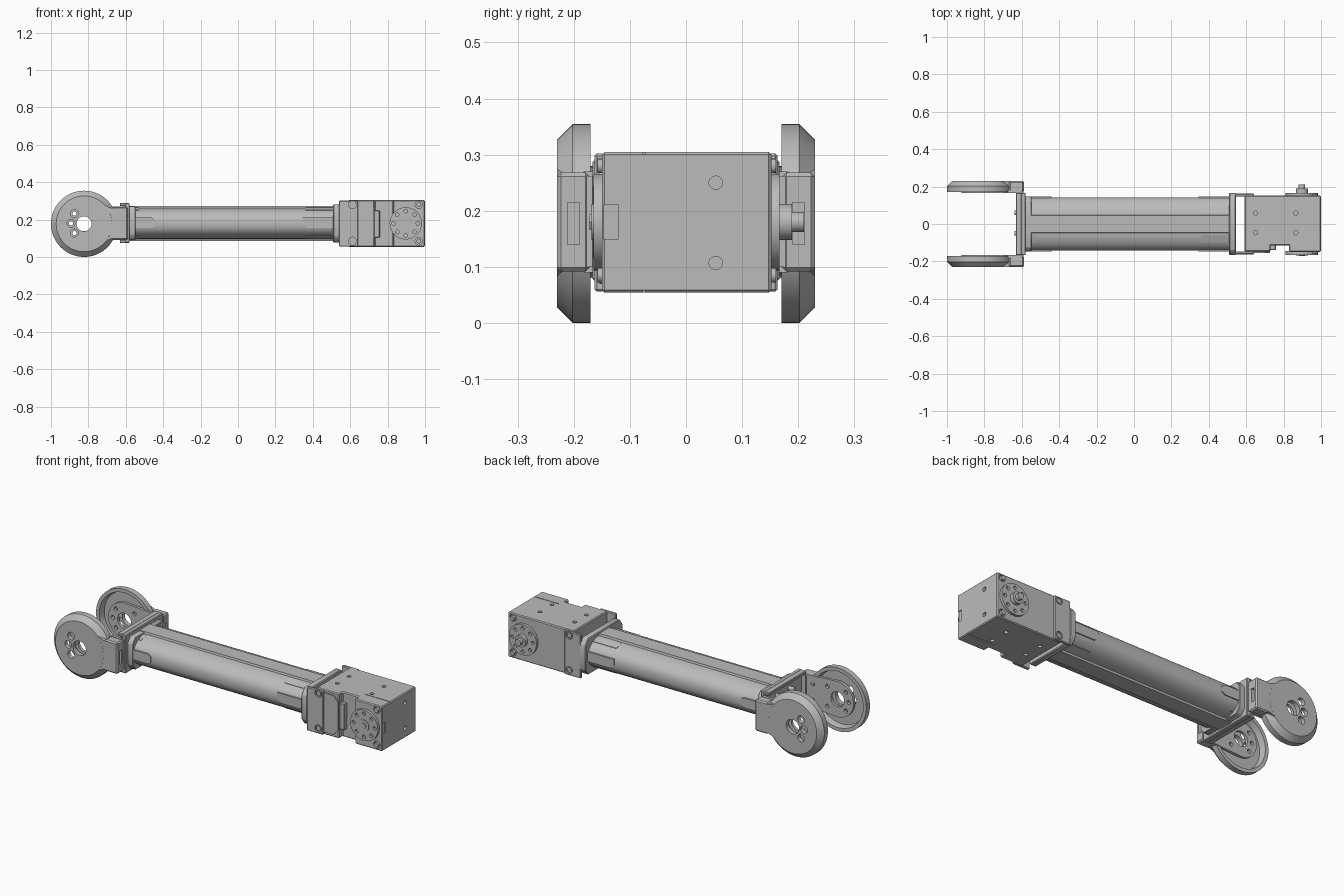
import bpy, bmesh, math
from mathutils import Vector

if "Cube" in bpy.data.objects:
    bpy.data.objects.remove(bpy.data.objects["Cube"])

GREY = bpy.data.materials.new("machined grey")
GREY.diffuse_color = (0.5, 0.5, 0.5, 1)
GREY.use_nodes = True
GREY.node_tree.nodes["Principled BSDF"].inputs["Base Color"].default_value = GREY.diffuse_color
ZC = 0.18

def finish(name, bm):
    bmesh.ops.recalc_face_normals(bm, faces=bm.faces)
    me = bpy.data.meshes.new(name)
    bm.to_mesh(me)
    bm.free()
    ob = bpy.data.objects.new(name, me)
    bpy.context.collection.objects.link(ob)
    me.materials.append(GREY)
    smooth(ob)
    return ob

def smooth(ob):
    bpy.ops.object.select_all(action='DESELECT')
    ob.select_set(True)
    bpy.context.view_layer.objects.active = ob
    bpy.ops.object.shade_smooth_by_angle(angle=math.radians(28))

def prism(name, pts, axis, lo, hi, bevel=0):
    """Extrude a 2D outline along an axis (remaining axes keep x, y, z order)."""
    lo, hi = min(lo, hi), max(lo, hi)
    bm = bmesh.new()
    i = 'xyz'.index(axis)
    def at(p, h):
        c = list(p)
        c.insert(i, h)
        return c
    f = bm.faces.new([bm.verts.new(at(p, lo)) for p in pts])
    r = bmesh.ops.extrude_face_region(bm, geom=[f])
    d = Vector(at((0, 0), hi - lo))
    bmesh.ops.translate(bm, vec=d, verts=[v for v in r['geom'] if isinstance(v, bmesh.types.BMVert)])
    if bevel:
        bmesh.ops.bevel(bm, geom=bm.edges[:], offset=bevel, segments=1, affect='EDGES')
    return finish(name, bm)

def box(name, x0, x1, y0, y1, z0, z1, bevel=0):
    y0, y1 = min(y0, y1), max(y0, y1)
    return prism(name, [(x0, y0), (x1, y0), (x1, y1), (x0, y1)], 'z', z0, z1, bevel)

def circle(a, b, r, n=32):
    return [(a + r * math.cos(2 * math.pi * k / n), b + r * math.sin(2 * math.pi * k / n)) for k in range(n)]

def rod(name, axis, a, b, r, lo, hi, n=32):
    return prism(name, circle(a, b, r, n), axis, lo, hi)

def cut(ob, cutters):
    for c in cutters:
        md = ob.modifiers.new("cut", 'BOOLEAN')
        md.operation = 'DIFFERENCE'
        md.solver = 'EXACT'
        md.object = c
        bpy.context.view_layer.objects.active = ob
        bpy.ops.object.modifier_apply(modifier=md.name)
        bpy.data.objects.remove(c)
    smooth(ob)

def lathe(name, cx, cz, profile, s, n=72):
    """Spin a closed (radius, y) outline round a y axis."""
    bm = bmesh.new()
    rings = [[bm.verts.new((cx + r * math.cos(2 * math.pi * k / n), s * y,
                            cz + r * math.sin(2 * math.pi * k / n))) for k in range(n)]
             for r, y in profile]
    for j in range(len(rings)):
        a, b = rings[j], rings[(j + 1) % len(rings)]
        for k in range(n):
            bm.faces.new((a[k], a[(k + 1) % n], b[(k + 1) % n], b[k]))
    return finish(name, bm)

HX = -0.823
small_holes = [(-0.875, 0.232), (-0.893, 0.18), (-0.875, 0.128)]
for s, side in ((-1, "front"), (1, "back")):
    # hollow round fork cover with a chamfered rim
    cover = lathe(side + "_fork_cover", HX, 0.1775,
                  [(0.04, 0.205), (0.04, 0.23), (0.149, 0.23), (0.177, 0.202),
                   (0.177, 0.17), (0.157, 0.17), (0.15, 0.205)], s)
    cut(cover, [rod("hole", 'y', x, z, 0.021, s * 0.19, s * 0.25, 24) for x, z in small_holes])
    # neck joining the cover to the base plate
    neck = box(side + "_neck", -0.668, -0.588, s * 0.172, s * 0.23, 0.092, 0.268, 0.007)
    cut(neck, [box("pocket", -0.61, -0.57, s * 0.184, s * 0.211, 0.14, 0.215)])
    prism(side + "_neck_face", [(-0.64, 0.099), (-0.64, 0.261), (-0.675, 0.261), (-0.71, 0.275),
                                (-0.71, 0.082), (-0.675, 0.099)], 'y', s * 0.206, s * 0.2298)
    # tapered arm plate inside the cover
    arc = [(HX + 0.10 * math.cos(math.radians(a)), ZC + 0.10 * math.sin(math.radians(a)))
           for a in range(90, 271, 10)]
    arm = prism(side + "_arm", [(-0.60, 0.09), (-0.60, 0.27), (-0.67, 0.27)] + arc + [(-0.67, 0.09)],
                'y', s * 0.167, s * 0.183)
    cut(arm, [rod("hole", 'y', x, z, r, s * 0.15, s * 0.2, 24) for x, z, r in
              [(HX, ZC, 0.042), (-0.76, 0.235, 0.011), (-0.76, 0.125, 0.011),
               (-0.67, 0.225, 0.011), (-0.67, 0.135, 0.011)] + [(x, z, 0.011) for x, z in small_holes]])
    box(side + "_arm_spacer", -0.63, -0.59, s * 0.16, s * 0.19, 0.10, 0.262)

# fork base plate with stiffening flanges and screws
box("fork_base_plate", -0.605, -0.58, -0.167, 0.167, 0.075, 0.29, 0.004)
for z0, z1 in ((0.075, 0.092), (0.273, 0.29)):
    box("fork_base_flange", -0.632, -0.60, -0.165, 0.165, z0, z1, 0.003)
for y in (-0.05, 0.06):
    for z in (0.13, 0.23):
        rod("base_screw", 'x', y, z, 0.012, -0.64, -0.60, 16)

# rounded tube: a soft oval with a raised rail along the top and bottom
def oval(t):
    c, q = math.cos(t), math.sin(t)
    return (0.143 * abs(c) ** 0.85, 0.087 * abs(q) ** 0.85)

quarter = [oval(math.radians(a)) for a in range(0, 70, 5)] + [(0.048, 0.083), (0.045, 0.094)]
half = quarter + [(-y, z) for y, z in reversed(quarter)]
outline = [(y, ZC + z) for y, z in half] + [(y, ZC - z) for y, z in reversed(half[1:-1])]
prism("tube", outline, 'x', -0.585, 0.515)

# tube end collars and clip tongues
octo = [(0.148, 0.06), (0.125, 0.09), (-0.125, 0.09), (-0.148, 0.06),
        (-0.148, -0.06), (-0.125, -0.09), (0.125, -0.09), (0.148, -0.06)]
prism("fork_collar", [(y, ZC + z) for y, z in octo], 'x', -0.585, -0.548, 0.003)
for s in (-1, 1):
    a, b = s * 0.125, s * 0.146
    prism("side_tongue_left", [(-0.57, 0.155), (-0.46, 0.155), (-0.44, 0.165), (-0.44, 0.20),
                               (-0.46, 0.21), (-0.57, 0.21)], 'y', a, b)
    prism("side_tongue_right", [(0.51, 0.155), (0.37, 0.155), (0.345, 0.175), (0.345, 0.21),
                                (0.51, 0.21)], 'y', a, b)
    for t in (-1, 1):
        slope = [(s * y, ZC + t * z) for y, z in ((0.062, 0.084), (0.10, 0.071), (0.095, 0.05), (0.062, 0.06))]
        prism("sloped_tongue", slope, 'x', 0.36, 0.51)
        prism("short_sloped_tongue", slope, 'x', -0.56, -0.53)

# flange between tube and actuator
prism("actuator_flange", [(y * 1.12, ZC + z * 1.13) for y, z in octo], 'x', 0.508, 0.545, 0.004)

# actuator side plates with corner screws
for s in (-1, 1):
    plate = box("bracket_side_plate", 0.54, 0.642, s * 0.146, s * 0.163, 0.056, 0.302, 0.004)
    cut(plate, [rod("hole", 'y', 0.612, z, 0.021, s * 0.154, s * 0.18, 24) for z in (0.085, 0.28)])
    for z in (0.085, 0.28):
        rod("bracket_screw", 'y', 0.612, z, 0.014, s * 0.152, s * 0.160, 16)

# actuator body with a full height notch in its front
body = prism("actuator_body", [(0.59, -0.148), (0.73, -0.148), (0.73, -0.115), (0.83, -0.115),
                               (0.83, -0.15), (0.999, -0.15), (0.999, 0.152), (0.59, 0.152)],
             'z', 0.054, 0.305, 0.005)
cuts = [rod("hole", 'z', x, y, 0.011, z - 0.012, z + 0.012, 20)
        for x in (0.65, 0.865) for y in (-0.047, 0.058) for z in (0.054, 0.305)]
cuts += [rod("hole", 'x', 0.053, z, 0.012, 0.98, 1.02, 20) for z in (0.107, 0.25)]
cuts += [rod("hole", 'y', 0.967, z, 0.02, y - 0.012, y + 0.012, 24)
         for z in (0.085, 0.28) for y in (-0.15, 0.152)]
cuts += [box("slot", 0.994, 1.01, -0.147, -0.12, 0.15, 0.21)]
cuts += [box("seam", 0.84, 1.01, -0.077, -0.073, z - 0.004, z + 0.004) for z in (0.054, 0.305)]
cut(body, cuts)
for z in (0.085, 0.28):
    for y in (-0.15, 0.152):
        rod("body_screw", 'y', 0.967, z, 0.013, y - 0.008, y + 0.008, 16)

# stepped cover and connector in front of the notch
prism("front_cover", [(0.64, 0.07), (0.70, 0.07), (0.728, 0.10), (0.728, 0.26), (0.70, 0.29), (0.64, 0.29)],
      'y', -0.154, -0.14)
box("connector", 0.725, 0.758, -0.14, -0.11, 0.105, 0.25, 0.003)

# output horns on both faces, with bolt circles and a hub
for s, y in ((-1, -0.15), (1, 0.152)):
    horn = rod("output_horn", 'y', 0.897, ZC, 0.086, y - s * 0.005, y + s * 0.015, 64)
    cut(horn, [rod("hole", 'y', px, pz, 0.010, y + s * 0.002, y + s * 0.03, 16)
               for px, pz in circle(0.897, ZC, 0.065, 8)])
    rod("horn_hub", 'y', 0.897, ZC, 0.032, y, y + s * (0.037 if s > 0 else 0.018))
    if s > 0:
        rod("hub_shaft", 'y', 0.897, ZC, 0.018, 0.18, 0.21, 24)
    else:
        rod("hub_screw", 'y', 0.897, ZC, 0.016, -0.172, -0.15, 6)
